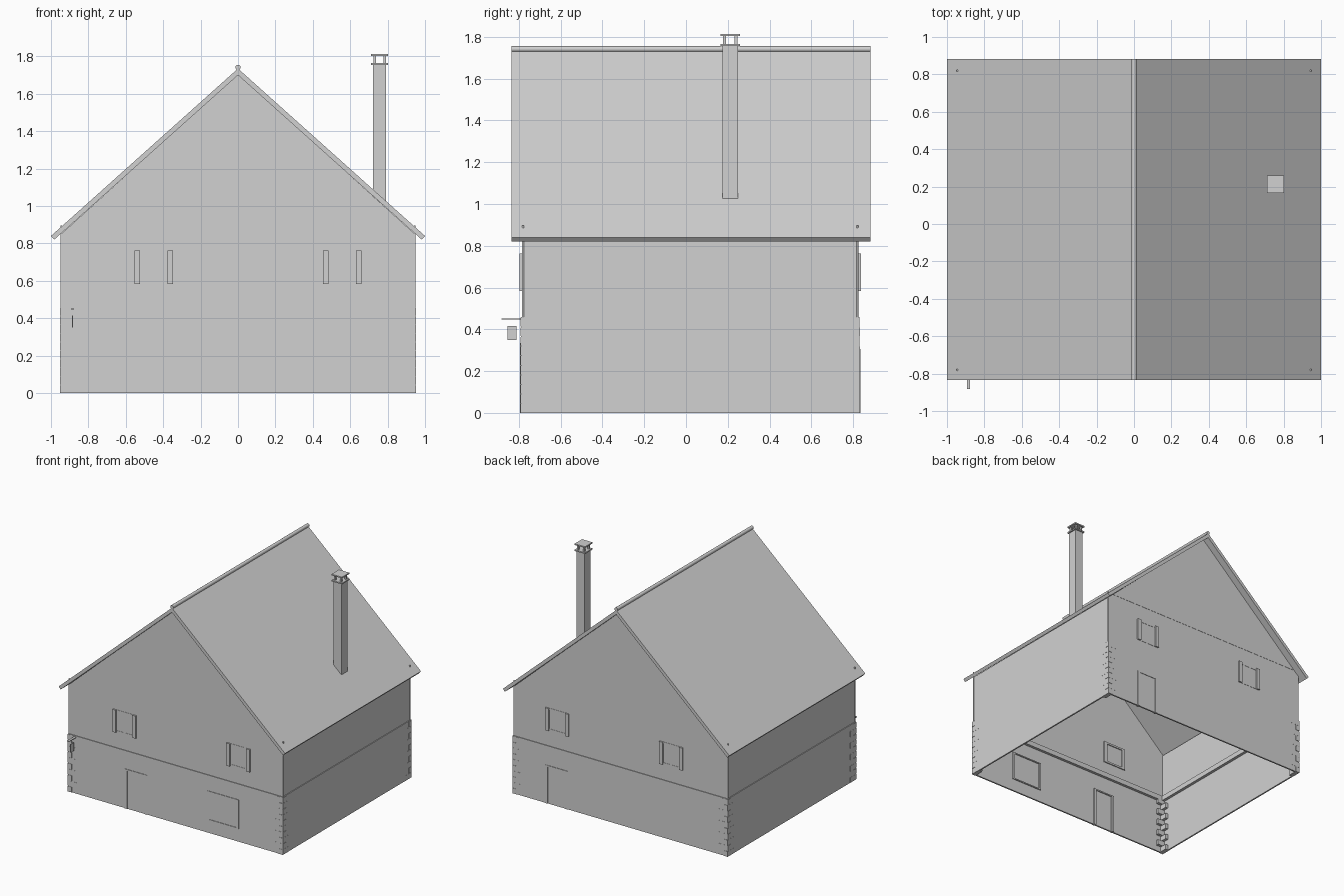
import bpy
import bmesh
from mathutils import Vector

if "Cube" in bpy.data.objects:
    bpy.data.objects.remove(bpy.data.objects["Cube"], do_unlink=True)

grey = bpy.data.materials.new("light_grey")
grey.use_nodes = True
COLOUR = (0.64, 0.64, 0.64, 1)
grey.diffuse_color = COLOUR
grey.node_tree.nodes["Principled BSDF"].inputs["Base Color"].default_value = COLOUR

CY = 0.02                 # centre of the house along y
LX, LY = 0.95, 0.81       # lower storey half sizes
UX, UY = 0.944, 0.805     # upper storey half sizes
T = 0.012                 # wall thickness
FLOOR = 0.46              # height of the lower storey


def finish(name, bm):
    bmesh.ops.recalc_face_normals(bm, faces=bm.faces)
    mesh = bpy.data.meshes.new(name)
    bm.to_mesh(mesh)
    bm.free()
    mesh.materials.append(grey)
    obj = bpy.data.objects.new(name, mesh)
    bpy.context.collection.objects.link(obj)
    return obj


def boxes(name, spans):
    """One object from boxes given as (x0, x1, y0, y1, z0, z1)."""
    bm = bmesh.new()
    for x0, x1, y0, y1, z0, z1 in spans:
        verts = bmesh.ops.create_cube(bm, size=1)["verts"]
        size = Vector((abs(x1 - x0), abs(y1 - y0), z1 - z0))
        mid = Vector((x0 + x1, y0 + y1, z0 + z1)) / 2
        for v in verts:
            v.co = v.co * size + mid
    return finish(name, bm)


def extrude_y(name, profile, y0, y1):
    """Prism from an x-z outline."""
    bm = bmesh.new()
    face = bm.faces.new([bm.verts.new((x, y0, z)) for x, z in profile])
    new = bmesh.ops.extrude_face_region(bm, geom=[face])["geom"]
    verts = [g for g in new if isinstance(g, bmesh.types.BMVert)]
    bmesh.ops.translate(bm, verts=verts, vec=(0, y1 - y0, 0))
    return finish(name, bm)


def cylinder(name, radius, length, location, along_y=False):
    rot = (1.5708, 0, 0) if along_y else (0, 0, 0)
    bpy.ops.mesh.primitive_cylinder_add(vertices=16, radius=radius, depth=length,
                                        location=location, rotation=rot)
    obj = bpy.context.object
    obj.name = name
    obj.data.materials.append(grey)
    bpy.ops.object.shade_smooth_by_angle()


def ring(name, hx, hy, t, z0, z1):
    """Four thin walls around a rectangle."""
    boxes(name, [(s * hx, s * (hx - t), CY - hy, CY + hy, z0, z1) for s in (-1, 1)]
          + [(-hx + t, hx - t, CY + s * hy, CY + s * (hy - t), z0, z1) for s in (-1, 1)])


# Storeys
ring("lower_walls", LX, LY, T, 0, FLOOR)
ring("floor_belt", UX - 0.004, UY - 0.004, 0.025, FLOOR - 0.015, FLOOR + 0.025)
for s, side in ((-1, "right"), (1, "left")):
    boxes(side + "_upper_wall", [(s * UX, s * (UX - T), CY - UY, CY + UY, FLOOR, 0.852)])
end_wall = [(-UX, FLOOR), (UX, FLOOR), (UX, 0.852), (0, 1.705), (-UX, 0.852)]
gable = [(-0.9, 0.887), (0.9, 0.887), (0, 1.702)]
for s, side in ((-1, "front"), (1, "back")):
    extrude_y(side + "_upper_wall", end_wall, CY + s * UY, CY + s * (UY - T))
    extrude_y(side + "_gable", gable, CY + s * (UY + 0.002), CY + s * (UY - 0.004))

# Interlocked corner logs and posts
LOGS = 10
step = FLOOR / LOGS
for sx in (-1, 1):
    for sy in (-1, 1):
        logs = []
        for i in range(LOGS):
            long_x, long_y = (0.075, 0.035) if i % 2 else (0.035, 0.075)
            out_x, out_y = (0.003, 0.001) if i % 2 else (0.001, 0.003)
            logs.append((sx * (LX + out_x), sx * (LX - long_x),
                         CY + sy * (LY + out_y), CY + sy * (LY - long_y),
                         i * step, (i + 0.9) * step))
        corner = ("back" if sy > 0 else "front") + ("_left" if sx > 0 else "_right")
        boxes(corner + "_corner_logs", logs)
        cylinder(corner + "_corner_post", 0.005, 0.897,
                 (sx * 0.945, CY + sy * 0.8, 0.4485))


# Frames around openings; each runs through the wall and shows on both sides
def frame(name, s, hy, x0, x1, z0, z1, w, out_side, out_bar, sill=True):
    inner = CY + s * (hy - T - 0.008)
    side_y, bar_y = CY + s * (hy + out_side), CY + s * (hy + out_bar)
    parts = [(x0, x0 + w, inner, side_y, z0, z1), (x1 - w, x1, inner, side_y, z0, z1),
             (x0, x1, inner, bar_y, z1 - w / 2, z1)]
    if sill:
        parts.append((x0, x1, inner, bar_y, z0, z0 + w / 2))
    boxes(name, parts)


for s, side in ((-1, "front"), (1, "back")):
    for x, where in ((-0.45, "right"), (0.557, "left")):
        frame(f"{side}_{where}_upper_window", s, UY, x - 0.103, x + 0.103,
              0.583, 0.763, 0.03, 0.012, 0.002)
frame("front_door_frame", -1, LY, -0.445, -0.25, 0, 0.315, 0.02, 0.004, 0.004, False)
frame("back_door_frame", 1, LY, 0.465, 0.66, 0, 0.305, 0.02, 0.004, 0.004, False)
frame("front_lower_window", -1, LY, 0.28, 0.56, 0.1, 0.335, 0.018, 0.004, 0.004)

# Roof slab and ridge roll
extrude_y("roof", [(0, 1.735), (1, 0.84), (0.983, 0.82), (0, 1.7), (-0.983, 0.82),
                   (-1, 0.84)], -0.835, 0.882)
cylinder("ridge_roll", 0.014, 1.717, (0, 0.0235, 1.741), along_y=True)

# Chimney with open cap
CX, CHY = 0.757, 0.212
boxes("chimney_shaft", [(CX - 0.035, CX + 0.035, CHY - 0.038, CHY + 0.038, 1.02, 1.757)])
extrude_y("chimney_base", [(CX - 0.035, 1.02), (CX + 0.035, 1.02), (CX - 0.035, 1.065)],
          CHY - 0.038, CHY + 0.038)
boxes("chimney_cap", [(CX - 0.046, CX + 0.046, CHY - 0.047, CHY + 0.047, z, z + 0.01)
                      for z in (1.755, 1.803)])
boxes("chimney_cap_legs", [(CX + a * 0.033, CX + a * 0.02, CHY + b * 0.035, CHY + b * 0.02,
                            1.763, 1.805) for a in (-1, 1) for b in (-1, 1)])

# Hanging sign on its bracket
boxes("sign_bracket", [(-0.894, -0.876, -0.882, -0.78, 0.446, 0.452)])
boxes("sign_board", [(-0.888, -0.881, -0.855, -0.812, 0.35, 0.415)])
